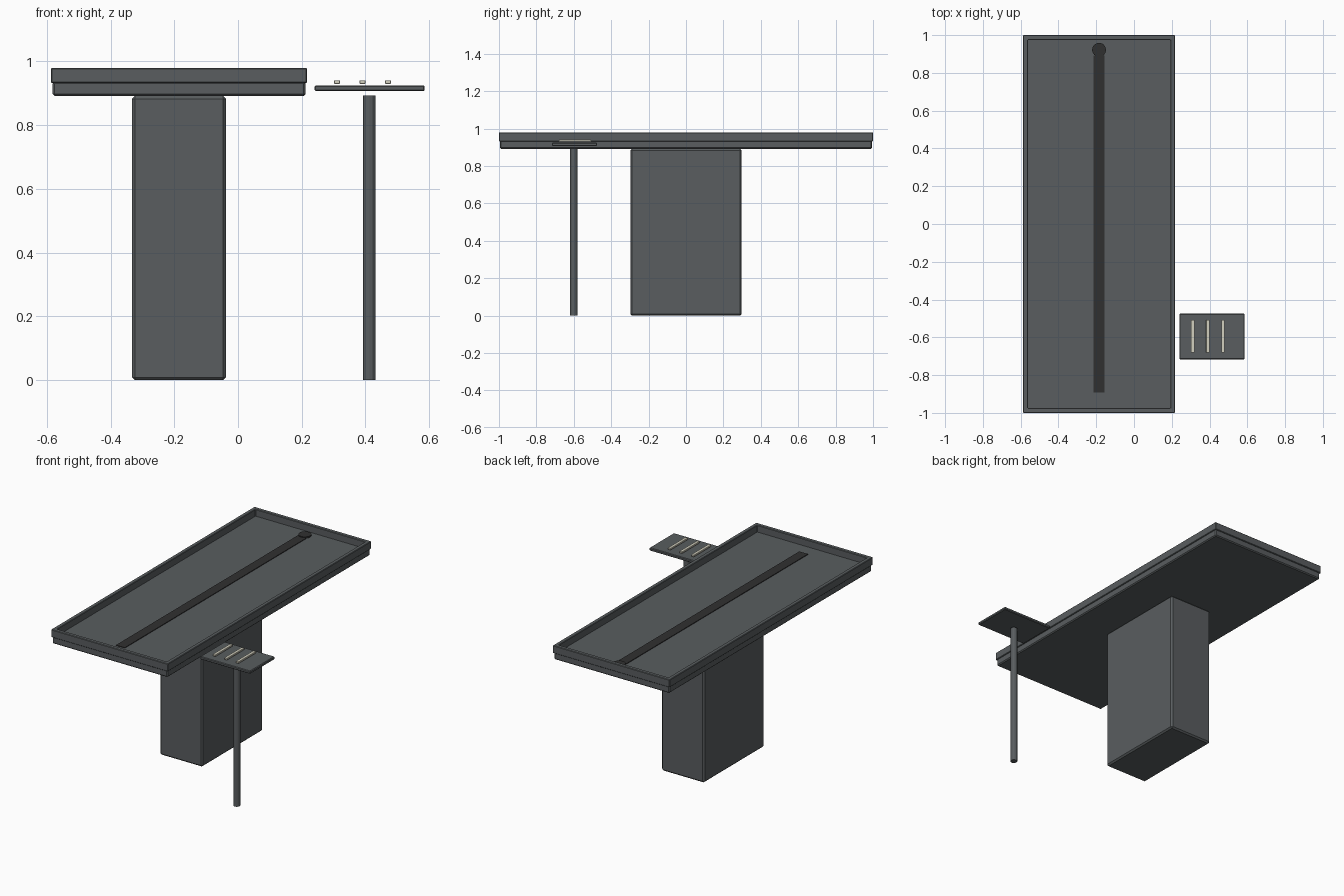
import bpy, bmesh
from mathutils import Vector

if "Cube" in bpy.data.objects:
    bpy.data.objects.remove(bpy.data.objects["Cube"])

def material(name, rgb):
    m = bpy.data.materials.new(name)
    m.diffuse_color = (*rgb, 1)
    m.use_nodes = True
    m.node_tree.nodes["Principled BSDF"].inputs["Base Color"].default_value = m.diffuse_color
    return m

STEEL = material("steel_grey", (0.10, 0.11, 0.115))
DARK = material("dark_grey", (0.03, 0.03, 0.03))
PALE = material("pale_metal", (0.65, 0.63, 0.52))

def finish(name, bm, mat, bevel):
    bmesh.ops.recalc_face_normals(bm, faces=bm.faces)
    me = bpy.data.meshes.new(name)
    bm.to_mesh(me)
    bm.free()
    ob = bpy.data.objects.new(name, me)
    bpy.context.collection.objects.link(ob)
    me.materials.append(mat)
    if bevel:
        mod = ob.modifiers.new("bevel", 'BEVEL')
        mod.width, mod.segments = bevel, 1
        mod.limit_method = 'ANGLE'
    return ob

def box(name, lo, hi, mat=STEEL, bevel=0.0):
    bm = bmesh.new()
    bmesh.ops.create_cube(bm, size=1)
    lo, hi = Vector(lo), Vector(hi)
    for v in bm.verts:
        v.co = (lo + hi) / 2 + v.co * (hi - lo)
    return finish(name, bm, mat, bevel)

def cylinder(name, x, y, z0, z1, r, sides, mat=STEEL):
    bm = bmesh.new()
    bmesh.ops.create_cone(bm, cap_ends=True, segments=sides, radius1=r, radius2=r, depth=z1 - z0)
    bmesh.ops.translate(bm, verts=bm.verts, vec=(x, y, (z0 + z1) / 2))
    return finish(name, bm, mat, 0)

def frame(name, cx, hx, hy, wall, z0, z1, bevel):
    # rectangular ring: four loops joined by quads
    bm = bmesh.new()
    loops = []
    for inset, z in ((0, z0), (0, z1), (wall, z1), (wall, z0)):
        loops.append([bm.verts.new((cx + sx * (hx - inset), sy * (hy - inset), z))
                      for sx, sy in ((-1, -1), (1, -1), (1, 1), (-1, 1))])
    for i in range(4):
        a, b = loops[i], loops[(i + 1) % 4]
        for j in range(4):
            k = (j + 1) % 4
            bm.faces.new((a[j], a[k], b[k], b[j]))
    return finish(name, bm, STEEL, bevel)

CX = -0.185

# Table: pedestal, slab and raised rim
box("pedestal", (CX - 0.147, -0.297, 0), (CX + 0.147, 0.297, 0.892), bevel=0.009)
box("table_slab", (CX - 0.397, -0.995, 0.892), (CX + 0.397, 0.995, 0.937), bevel=0.006)
frame("table_rim", CX, 0.402, 1.0, 0.025, 0.932, 0.98, 0.003)

# Drain channel and drain
box("drain_channel", (CX - 0.03, -0.892, 0.93), (CX + 0.03, 0.892, 0.941), DARK)
cylinder("drain", CX, 0.922, 0.93, 0.946, 0.037, 16, DARK)

# Instrument stand
cylinder("stand_pole", 0.412, -0.6, 0, 0.894, 0.02, 12)
box("instrument_tray", (0.24, -0.717, 0.907), (0.586, -0.475, 0.925), bevel=0.004)

# Instruments
for i in range(3):
    x = 0.311 + 0.08 * i
    box(f"instrument_{i + 1}", (x - 0.009, -0.68, 0.93), (x + 0.009, -0.508, 0.941), PALE, 0.001)
